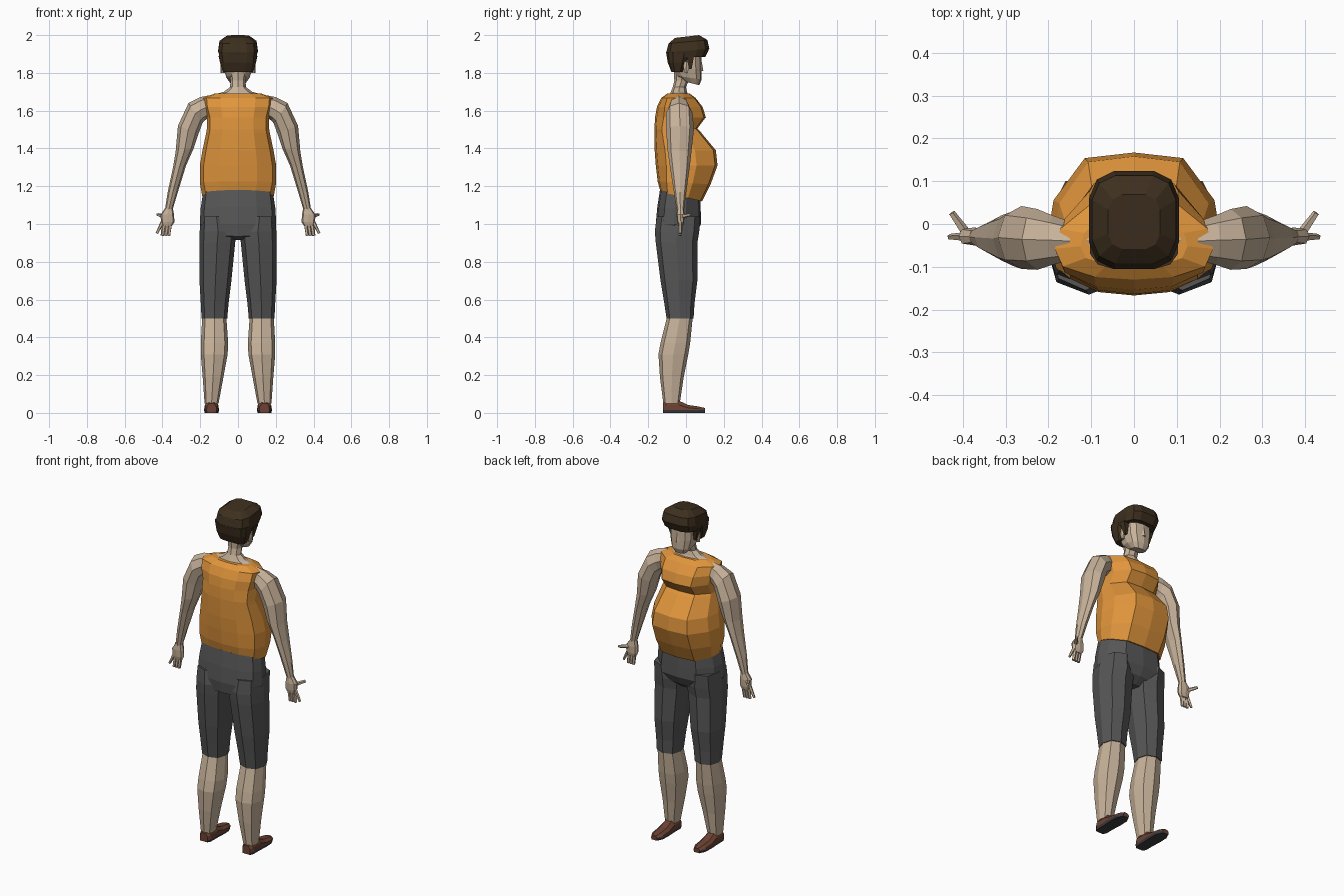
import bpy, bmesh, math
from mathutils import Vector

if "Cube" in bpy.data.objects:
    bpy.data.objects.remove(bpy.data.objects["Cube"])


def material(name, srgb):
    m = bpy.data.materials.new(name)
    m.diffuse_color = [(c / 255 / 12.92 if c < 11 else ((c / 255 + .055) / 1.055) ** 2.4) for c in srgb] + [1]
    m.use_nodes = True
    m.node_tree.nodes["Principled BSDF"].inputs["Base Color"].default_value = m.diffuse_color
    return m


SKIN = material("skin", (199, 178, 154))
SHIRT = material("orange shirt", (224, 149, 60))
PANTS = material("grey trousers", (86, 86, 87))
HAIR = material("dark brown hair", (61, 47, 30))
SHOE = material("brown leather", (108, 66, 50))
SOLE = material("dark sole", (60, 60, 64))


def loft(name, rings, *mats, rule=None):
    """Skin a list of equal-length rings and cap both ends."""
    bm = bmesh.new()
    vs = [[bm.verts.new(p) for p in r] for r in rings]
    n = len(vs[0])
    for a, b in zip(vs, vs[1:]):
        for i in range(n):
            j = (i + 1) % n
            bm.faces.new((a[i], a[j], b[j], b[i]))
    bm.faces.new(vs[0])
    bm.faces.new(vs[-1])
    bmesh.ops.recalc_face_normals(bm, faces=bm.faces[:])
    if rule:
        for f in bm.faces:
            f.material_index = rule(f)
    me = bpy.data.meshes.new(name)
    bm.to_mesh(me)
    bm.free()
    for m in mats:
        me.materials.append(m)
    ob = bpy.data.objects.new(name, me)
    bpy.context.collection.objects.link(ob)
    return ob


def oval(x0, x1, y0, y1, z0, z1=None, n=8, power=1.0, phase=0.0):
    """Ring between x0..x1, y0..y1; z goes from z0 at the back to z1 at the front."""
    z1 = z0 if z1 is None else z1
    pts = []
    for i in range(n):
        a = 2 * math.pi * (i + phase) / n
        c, s = math.cos(a), math.sin(a)
        c, s = (math.copysign(abs(v) ** power, v) for v in (c, s))
        pts.append(((x0 + x1) / 2 + c * (x1 - x0) / 2, (y0 + y1) / 2 + s * (y1 - y0) / 2,
                    (z0 + z1) / 2 + s * (z1 - z0) / 2))
    return pts


def limb(inner, outer, y0, y1, n=8):
    """Ring whose width runs from an inner to an outer (x, z) point."""
    pts = []
    for i in range(n):
        a = 2 * math.pi * i / n
        t, s = .5 + .5 * math.cos(a), math.sin(a)
        pts.append((inner[0] + (outer[0] - inner[0]) * t, (y0 + y1) / 2 + s * (y1 - y0) / 2,
                    inner[1] + (outer[1] - inner[1]) * t))
    return pts


def stick(p, q, r0, r1, n=5):
    """Two rings around the line p to q."""
    p, q = Vector(p), Vector(q)
    rot = (q - p).to_track_quat('Z', 'Y')
    return [[c + rot @ Vector((r * math.cos(2 * math.pi * i / n), r * math.sin(2 * math.pi * i / n), 0))
             for i in range(n)] for c, r in ((p, r0), (q, r1))]


def pair(name, rings, *mats, rule=None):
    """Build a part on the +x side and its mirror on the -x side."""
    loft("right_" + name, rings, *mats, rule=rule)
    loft("left_" + name, [[(-p[0], p[1], p[2]) for p in r] for r in rings], *mats, rule=rule)


# Shirt: chest and belly over a fixed body cross-section
half = [(0, 1), (.57, .92), (.93, .32), (1, -.2), (.9, -.66), (.5, -.93), (0, -1)]
section = half + [(-x, y) for x, y in half[-2:0:-1]]


def body(w, y0, y1, z0, z1=None):
    z1 = z0 if z1 is None else z1
    return [(x * w, (y0 + y1) / 2 + y * (y1 - y0) / 2, (z0 + z1) / 2 + y * (z1 - z0) / 2) for x, y in section]


loft("shirt", [body(*a) for a in (
    (.19, -.135, .085, 1.17, 1.12), (.202, -.15, .13, 1.225, 1.21), (.202, -.16, .167, 1.31),
    (.188, -.166, .158, 1.39), (.168, -.167, .075, 1.48, 1.49), (.165, -.167, .06, 1.50, 1.505),
    (.165, -.164, .105, 1.565), (.18, -.154, .088, 1.62), (.185, -.13, .05, 1.668),
    (.125, -.10, .02, 1.69))], SHIRT)

# Neck with flared base
loft("neck", [oval(-w, w, a, b, z) for w, a, b, z in (
    (.13, -.085, .01, 1.685), (.075, -.08, .005, 1.70), (.042, -.07, 0, 1.725),
    (.04, -.062, .015, 1.76), (.05, -.065, .03, 1.82))], SKIN)

# Head with flat face and jaw
loft("head", [oval(-w, w, a, b, z, z1, n=12, power=.75) for w, a, b, z, z1 in (
    (.04, -.01, .07, 1.755, 1.735), (.062, -.05, .083, 1.785, 1.765),
    (.075, -.07, .083, 1.82, 1.82), (.08, -.08, .08, 1.93, 1.93))], SKIN)
pair("ear", [oval(.07, .092, a, b, z, n=6) for a, b, z in (
    (-.01, .01, 1.80), (-.017, .02, 1.835), (-.01, .015, 1.86))], SKIN)
loft("nose", [oval(-w, w, .07, y, z, n=4) for w, y, z in ((.014, .092, 1.81), (.008, .083, 1.86))], SKIN)

# Hair: full cap with overhanging fringe, and lower back and sides
loft("hair_cap", [oval(-w, w, a, b, z, z1, n=12, power=.6, phase=.5) for w, a, b, z, z1 in (
    (.098, -.10, .105, 1.88, 1.885), (.107, -.108, .126, 1.905, 1.93),
    (.10, -.095, .115, 1.955, 1.975), (.062, -.06, .07, 1.985, 2.0))], HAIR)
loft("hair_back", [oval(-w, w, a, b, z, n=12, power=.6, phase=.5) for w, a, b, z in (
    (.082, -.078, -.012, 1.805), (.098, -.098, .01, 1.855), (.105, -.107, .03, 1.91))], HAIR)
pair("sideburn", [oval(.066, w, a, b, z, n=4, phase=.5, power=.3) for w, a, b, z in (
    (.087, .015, .03, 1.82), (.105, .0, .045, 1.89))], HAIR)

# Arms
pair("arm", [limb(*a) for a in (
    ((.145, 1.57), (.15, 1.682), -.085, .005), ((.18, 1.545), (.20, 1.672), -.095, .02),
    ((.19, 1.53), (.262, 1.64), -.107, .035), ((.208, 1.48), (.318, 1.52), -.105, .042),
    ((.235, 1.40), (.33, 1.385), -.098, .03), ((.275, 1.31), (.345, 1.295), -.085, .02),
    ((.315, 1.18), (.372, 1.17), -.065, .002), ((.345, 1.08), (.386, 1.08), -.05, -.01))], SKIN)

# Hands: palm, fingers and thumb
pair("palm", [oval(x0, x1, a, b, z, power=.7) for x0, x1, a, b, z in (
    (.346, .385, -.047, -.012, 1.085), (.338, .41, -.05, -.008, 1.05),
    (.337, .408, -.047, -.01, 1.01), (.35, .40, -.042, -.015, .99))], SKIN)
for i in range(3):
    x = .357 + .017 * i
    pair("finger_%d" % (i + 1), stick((x, -.028, 1.01), (x + .01, -.03, .938), .011, .009), SKIN)
pair("little_finger", stick((.395, -.03, 1.02), (.43, -.03, .95), .011, .007), SKIN)
pair("thumb", stick((.392, -.022, 1.04), (.426, .026, 1.05), .012, .008), SKIN)

# Trousers: hips and legs
loft("trouser_hips", [body(*a) for a in (
    (.186, -.138, .075, 1.18, 1.13), (.198, -.152, .078, 1.09, 1.07), (.202, -.16, .08, 1.0),
    (.17, -.152, .055, .935, .95), (.07, -.09, .01, .915))], PANTS)
pair("trouser_leg", [oval(*a, power=.8) for a in (
    (.03, .197, -.155, .075, 1.04), (.008, .203, -.165, .07, .96), (.015, .205, -.16, .06, .90),
    (.035, .204, -.135, .06, .70), (.05, .197, -.115, .045, .58), (.057, .193, -.103, .04, .50))], PANTS)

# Bare lower legs
pair("lower_leg", [oval(*a, power=.8) for a in (
    (.062, .189, -.10, .036, .51), (.052, .197, -.135, .022, .37), (.055, .197, -.146, .012, .31),
    (.077, .187, -.138, -.012, .19), (.103, .177, -.12, -.033, .05))], SKIN)

# Shoes with dark soles, lofted heel to toe
shoe = []
for y, w, top in ((-.122, .026, .05), (-.105, .036, .064), (-.04, .037, .066), (.01, .04, .042),
                  (.065, .038, .034), (.10, .02, .026)):
    c = .14
    shoe.append([(c - w * .9, y, 0), (c + w * .9, y, 0), (c + w, y, .014), (c + w * .95, y, top * .65),
                 (c + w * .5, y, top), (c - w * .5, y, top), (c - w * .95, y, top * .65), (c - w, y, .014)])
pair("shoe", shoe, SHOE, SOLE, rule=lambda f: 1 if f.calc_center_median().z < .012 else 0)
